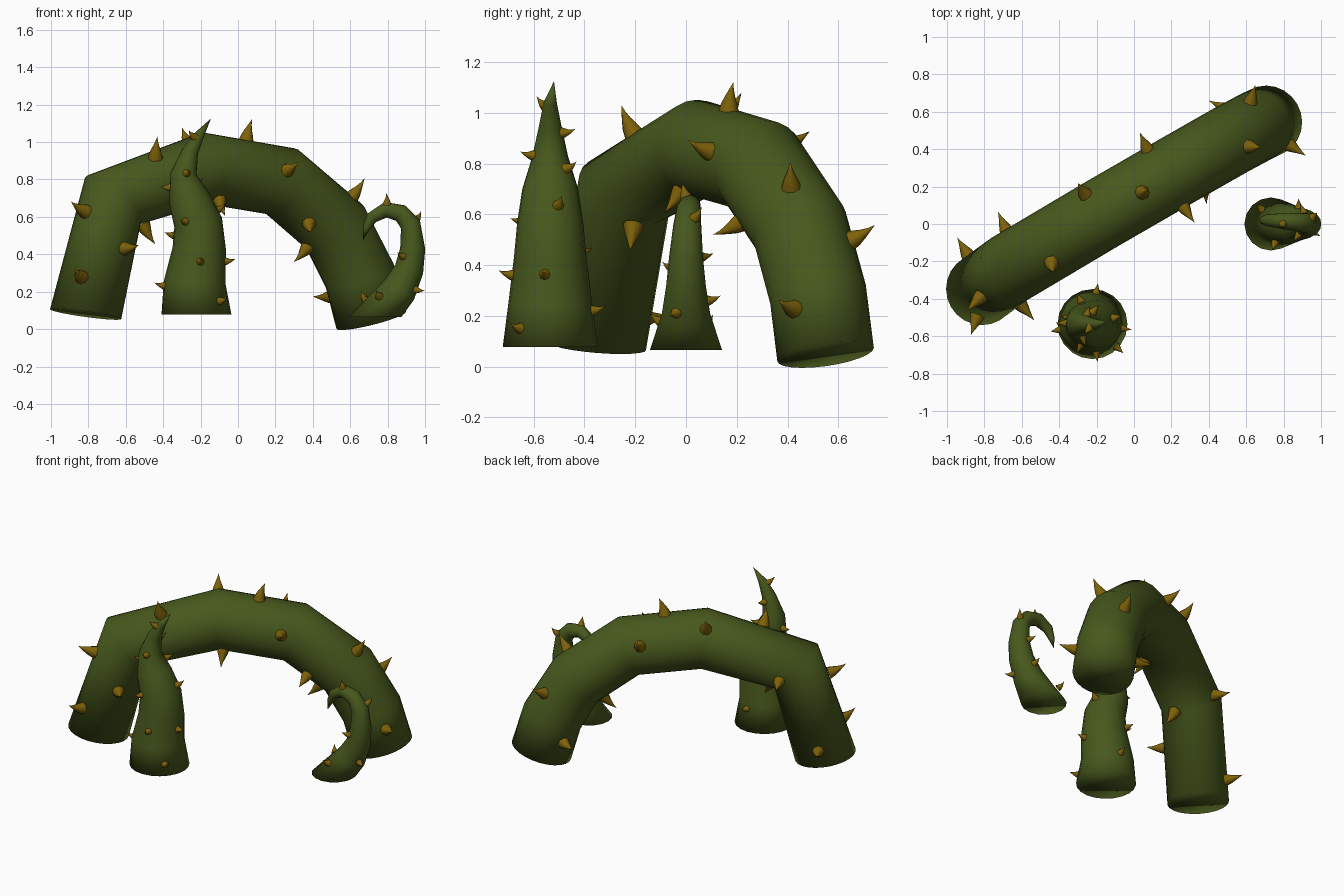
import bpy, bmesh, math
from mathutils import Vector as V

if "Cube" in bpy.data.objects:
    bpy.data.objects.remove(bpy.data.objects["Cube"])


def material(name, col):
    m = bpy.data.materials.new(name)
    m.diffuse_color = (*col, 1)
    m.use_nodes = True
    m.node_tree.nodes["Principled BSDF"].inputs["Base Color"].default_value = m.diffuse_color
    return m


GREEN = material("vine green", (0.064, 0.098, 0.012))
OCHRE = material("thorn ochre", (0.21, 0.122, 0.003))


def sweep(bm, pts, radii, side, n, start=None, cap=False):
    """Sweep a circle along a planar path, optionally capping the base."""
    rings = []
    for i, p in enumerate(pts):
        a = (p - pts[i - 1]).normalized() if i else None
        b = (pts[i + 1] - p).normalized() if i < len(pts) - 1 else None
        t = ((a or b) + (b or a)).normalized()
        if i == 0 and start:
            t = start
        up = side.cross(t).normalized()
        if radii[i] == 0:
            rings.append([bm.verts.new(p)])
            continue
        rings.append([bm.verts.new(p + radii[i] * (side * math.cos(w) + up * math.sin(w)))
                      for w in (2 * math.pi * j / n for j in range(n))])
    for r, q in zip(rings, rings[1:]):
        for j in range(n):
            l = (j + 1) % n
            if len(q) == 1:
                bm.faces.new((r[j], r[l], q[0]))
            else:
                bm.faces.new((r[j], r[l], q[l], q[j]))
    if cap:
        for r in (rings[0], rings[-1]):
            if len(r) > 1:
                bm.faces.new(r)


def finish(bm, name, mat):
    bmesh.ops.recalc_face_normals(bm, faces=bm.faces)
    me = bpy.data.meshes.new(name)
    bm.to_mesh(me)
    bm.free()
    me.materials.append(mat)
    for f in me.polygons:
        f.use_smooth = True
    ob = bpy.data.objects.new(name, me)
    bpy.context.collection.objects.link(ob)


def vine(name, pts, radii, side, n, start=None):
    bm = bmesh.new()
    sweep(bm, pts, radii, side, n, start, cap=True)
    finish(bm, name, GREEN)


def thorns(name, pts, radii, targets, length, width, hook):
    """Hooked cones, each snapped to the vine surface nearest its target."""
    bm = bmesh.new()
    for q in map(V, targets):
        best = None
        for i in range(len(pts) - 1):
            d = pts[i + 1] - pts[i]
            f = min(1, max(0, (q - pts[i]).dot(d) / d.length_squared))
            c = pts[i] + d * f
            r = radii[i] * (1 - f) + radii[i + 1] * f
            if best is None or (q - c).length < best[0]:
                best = ((q - c).length, c, r, d.normalized())
        _, c, r, d = best
        out = (q - c).normalized()
        lean = V((0, 0, 1)) + d * 0.3
        bend = (lean - out * lean.dot(out)).normalized()
        base = c + out * (r - width * 0.35)
        path = [base + out * length * h + bend * length * hook * h * h
                for h in (0, 0.3, 0.6, 0.85, 1.1)]
        sweep(bm, path, [width * k for k in (1, 0.78, 0.45, 0.2, 0)], out.cross(bend), 8)
    finish(bm, name, OCHRE)


# Large arch, lying in a vertical plane turned 30 degrees
u, nrm = V((0.866, 0.5, 0)), V((-0.5, 0.866, 0))
arch = [u * s + nrm * o + V((0, 0, z)) for s, o, z in
        ((-0.88, 0.105, 0.08), (-0.70, 0.125, 0.69), (-0.127, 0.132, 0.86),
         (0.346, 0.132, 0.79), (0.674, 0.13, 0.545), (0.824, 0.125, 0.285),
         (0.892, 0.12, 0.048))]
arch_r = [0.192] * 7
vine("arched_vine", arch, arch_r, nrm, 24, (u * 0.16 + V((0, 0, 1))).normalized())
thorns("arched_vine_thorns", arch, arch_r, [
    (0.06, 0.42, 0.88), (0.05, 0.17, 1.05), (-0.27, 0.17, 1.0), (-0.71, 0.02, 0.65),
    (-0.44, -0.22, 0.94), (-0.82, -0.39, 0.63), (-0.84, -0.5, 0.28), (-0.59, -0.45, 0.43),
    (0.29, 0.05, 0.86), (0.63, 0.68, 0.51), (0.64, 0.41, 0.74), (0.85, 0.41, 0.23),
    (0.38, 0.22, 0.57), (0.36, 0.36, 0.42), (0.48, 0.62, 0.17), (-0.50, -0.21, 0.54),
    (-0.10, -0.02, 0.69), (-0.88, -0.18, 0.19),
], 0.112, 0.041, 0.15)

# Upright tapering tendril
up_z, side_y = V((0, 0, 1)), V((0, 1, 0))
tall = [V((x, -0.535 if z < 1.1 else -0.52, z)) for x, z in
        ((-0.222, 0.078), (-0.232, 0.25), (-0.207, 0.43), (-0.213, 0.57), (-0.262, 0.70),
         (-0.292, 0.83), (-0.255, 0.95), (-0.205, 1.04), (-0.145, 1.125))]
tall_r = [0.187, 0.165, 0.143, 0.13, 0.11, 0.07, 0.044, 0.026, 0]
vine("upright_tendril", tall, tall_r, side_y, 20, up_z)
thorns("upright_tendril_thorns", tall, tall_r, [
    (-0.2, -0.7, 0.36), (-0.29, -0.66, 0.57), (-0.27, -0.62, 0.83), (-0.42, -0.57, 0.23),
    (-0.05, -0.56, 0.36), (-0.09, -0.66, 0.15), (-0.39, -0.53, 0.75), (-0.1, -0.5, 0.64),
    (-0.36, -0.5, 0.5), (-0.22, -0.47, 0.78), (-0.2, -0.36, 0.22), (-0.24, -0.56, 1.03),
    (-0.25, -0.48, 0.92), (-0.29, -0.40, 0.45),
], 0.055, 0.024, 0.3)

# Small hooked tendril
hook = [V((x, y, z)) for x, y, z in
        ((0.732, 0, 0.065), (0.862, 0, 0.21), (0.915, 0, 0.32), (0.934, 0, 0.43),
         (0.922, 0.005, 0.56), (0.87, 0.01, 0.62), (0.79, 0.015, 0.638),
         (0.715, 0.02, 0.595), (0.687, 0.02, 0.54), (0.668, 0.02, 0.475))]
hook_r = [0.142, 0.095, 0.078, 0.067, 0.055, 0.048, 0.042, 0.032, 0.02, 0]
vine("hooked_tendril", hook, hook_r, side_y, 16, up_z)
thorns("hooked_tendril_thorns", hook, hook_r, [
    (0.75, -0.11, 0.18), (0.87, -0.07, 0.39), (0.95, -0.04, 0.21), (0.88, 0.1, 0.26),
    (0.9, 0.08, 0.43), (0.97, 0.05, 0.6), (0.8, -0.01, 0.69), (0.67, 0.09, 0.17),
], 0.052, 0.023, 0.3)
